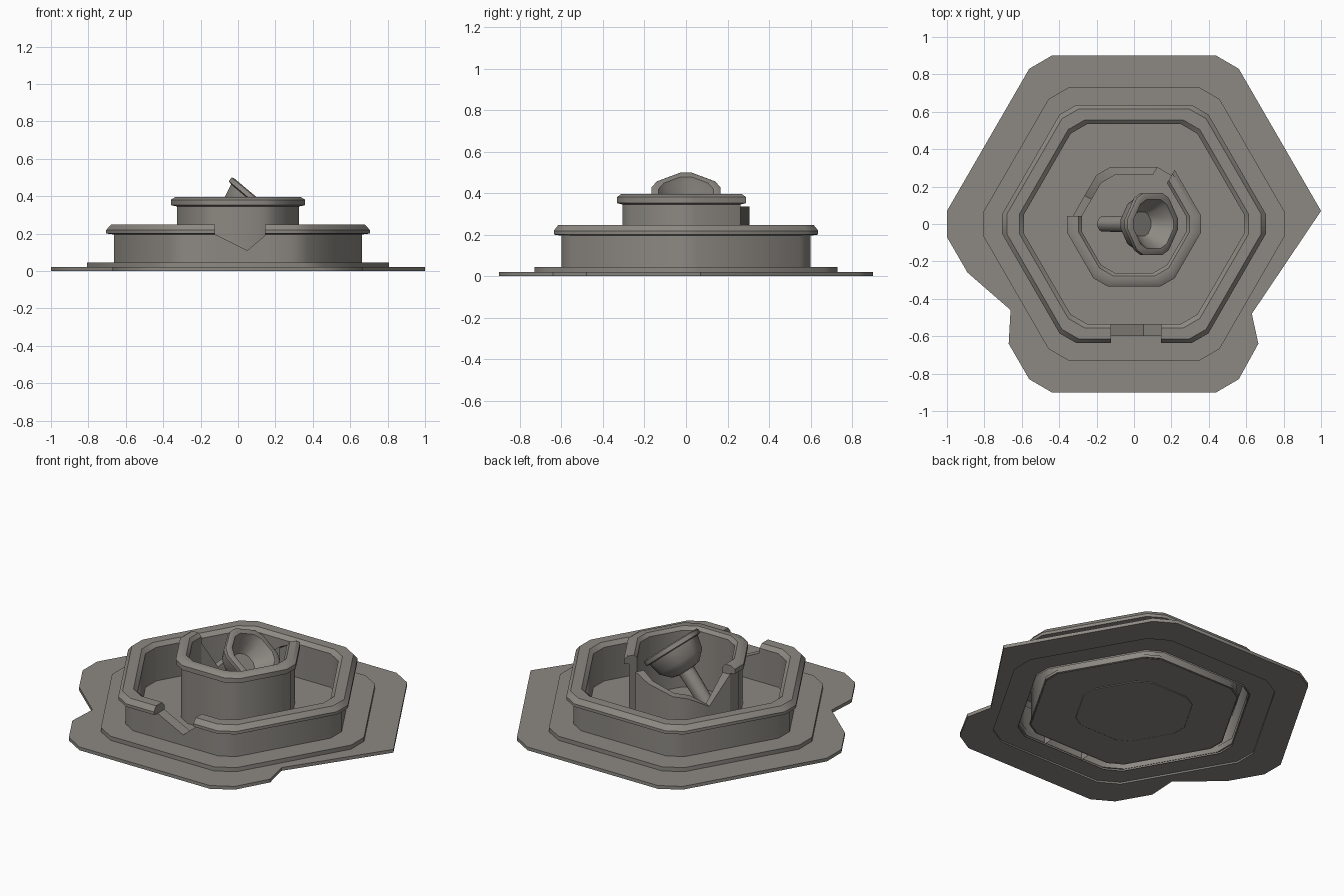
import bpy, bmesh, math
from mathutils import Matrix

if "Cube" in bpy.data.objects:
    bpy.data.objects.remove(bpy.data.objects["Cube"])

stone = bpy.data.materials.new("weathered_stone")
stone.diffuse_color = (0.265, 0.25, 0.225, 1)
stone.use_nodes = True
stone.node_tree.nodes["Principled BSDF"].inputs["Base Color"].default_value = stone.diffuse_color

# Six-sided outline with clipped corners: edge i, apothem a, place s along the edge
FULL = [(i, e) for i in range(6) for e in "-+"]


def hex_point(i, a, s, d, z):
    t = math.radians(30 + 60 * i)
    if isinstance(s, str):
        half = a * math.tan(math.pi / 6) - min(d, a * 0.25)
        s = half if s == "+" else -half
    return (a * math.cos(t) - s * math.sin(t), a * math.sin(t) + s * math.cos(t), z)


def finish(name, bm, angle=35):
    bmesh.ops.recalc_face_normals(bm, faces=bm.faces)
    me = bpy.data.meshes.new(name)
    bm.to_mesh(me)
    bm.free()
    me.materials.append(stone)
    ob = bpy.data.objects.new(name, me)
    bpy.context.collection.objects.link(ob)
    bpy.ops.object.select_all(action='DESELECT')
    ob.select_set(True)
    bpy.context.view_layer.objects.active = ob
    bpy.ops.object.shade_smooth_by_angle(angle=math.radians(angle))
    return ob


def sweep(name, stations, profiles, d, loop=False, closed=False, caps=False, matrix=None):
    """Run one (apothem, z) profile per station round the hexagon."""
    bm = bmesh.new()
    rows = [[bm.verts.new(hex_point(i, a, s, d, z)) for a, z in p]
            for (i, s), p in zip(stations, profiles)]
    n, m = len(rows), len(rows[0])
    for j in range(n if loop else n - 1):
        A, B = rows[j], rows[(j + 1) % n]
        for k in range(m if closed else m - 1):
            l = (k + 1) % m
            bm.faces.new((A[k], B[k], B[l], A[l]))
    if caps and loop:
        bm.faces.new([r[0] for r in rows])
        bm.faces.new([r[-1] for r in rows])
    elif caps:
        bm.faces.new(rows[0])
        bm.faces.new(rows[-1])
    if matrix:
        bm.transform(matrix)
    return finish(name, bm)


def ring(name, profile, d, **kw):
    return sweep(name, FULL, [profile] * 12, d, loop=True, **kw)


# Broken paving plate with a six-sided hole
outline = [(1, .07), (.63, -.48), (.665, -.64), (.56, -.83), (.44, -.9), (-.44, -.9),
           (-.56, -.83), (-.67, -.64), (-.66, -.46), (-.89, -.26), (-1, -.07), (-1, .07),
           (-.56, .83), (-.44, .9), (.44, .9), (.56, .83)]
bm = bmesh.new()
edges = []
for pts in ([(x, y, .02) for x, y in outline],
            [hex_point(i, .73, s, .077, .02) for i, s in FULL]):
    vs = [bm.verts.new(p) for p in pts]
    edges += [bm.edges.new((vs[k], vs[k - 1])) for k in range(len(vs))]
bmesh.ops.triangle_fill(bm, edges=edges, use_beauty=True, use_dissolve=False)
ext = bmesh.ops.extrude_face_region(bm, geom=bm.faces[:], use_keep_orig=True)
for v in ext["geom"]:
    if isinstance(v, bmesh.types.BMVert):
        v.co.z = 0
finish("paving_plate", bm)

# Step and pool floor
ring("step", [(.73, .01), (.73, .045), (.597, .045), (.597, .01)], .072, closed=True)
ring("pool_floor", [(.54, .004), (.54, .02)], .055, caps=True)

# Outer pool wall: rimmed stretch, then the broken gap at the front
wall = [(.6, 0), (.6, .195), (.637, .2), (.637, .218), (.615, .247), (.557, .247),
        (.535, .225), (.535, 0)]
k = FULL.index((4, "+"))
order = FULL[k:] + FULL[:k]
sweep("pool_wall", [(4, .145)] + order + [(4, -.122)], [wall] * 14, .06, caps=True)


def low(z):
    return [(.6, 0), (.6, z), (.535, z), (.535, 0)]


sweep("pool_wall_broken", [(4, -.122), (4, .05), (4, .145)],
      [low(.195), low(.11), low(.19)], .06)

# Inner basin: rimmed stretch, then the broken back left corner
basin = [(.305, 0), (.305, .345), (.333, .352), (.333, .38), (.313, .395), (.278, .395),
         (.262, .375), (.262, 0)]
k = FULL.index((2, "+"))
order = FULL[k:] + FULL[:k]
sweep("basin_wall", order[:-3], [basin] * 9 + [] if len(order[:-3]) == 9 else [basin] * 12,
      .05, caps=True)


def low_basin(z):
    return [(.305, 0), (.305, z), (.262, z), (.262, 0)]


sweep("basin_wall_broken", [(1, "-"), (1, -.04), (1, "+"), (2, "-"), (2, 0.0), (2, "+")],
      [low_basin(z) for z in (.335, .285, .25, .24, .17, .34)], .05)
ring("basin_floor", [(.304, 0), (.304, .03)], .05, caps=True)

# Toppled bowl on its stem, leaning in the basin
bowl = [(.04, -.42), (.045, -.17), (.085, -.16), (.132, -.11), (.148, -.035), (.166, -.03),
        (.166, -.006), (.158, 0), (.132, 0), (.122, -.02), (.065, -.1)]
lean = Matrix.Translation((.105, 0, .39)) @ Matrix.Rotation(math.radians(40), 4, 'Y')
ring("toppled_bowl", bowl, .03, caps=True, matrix=lean)
